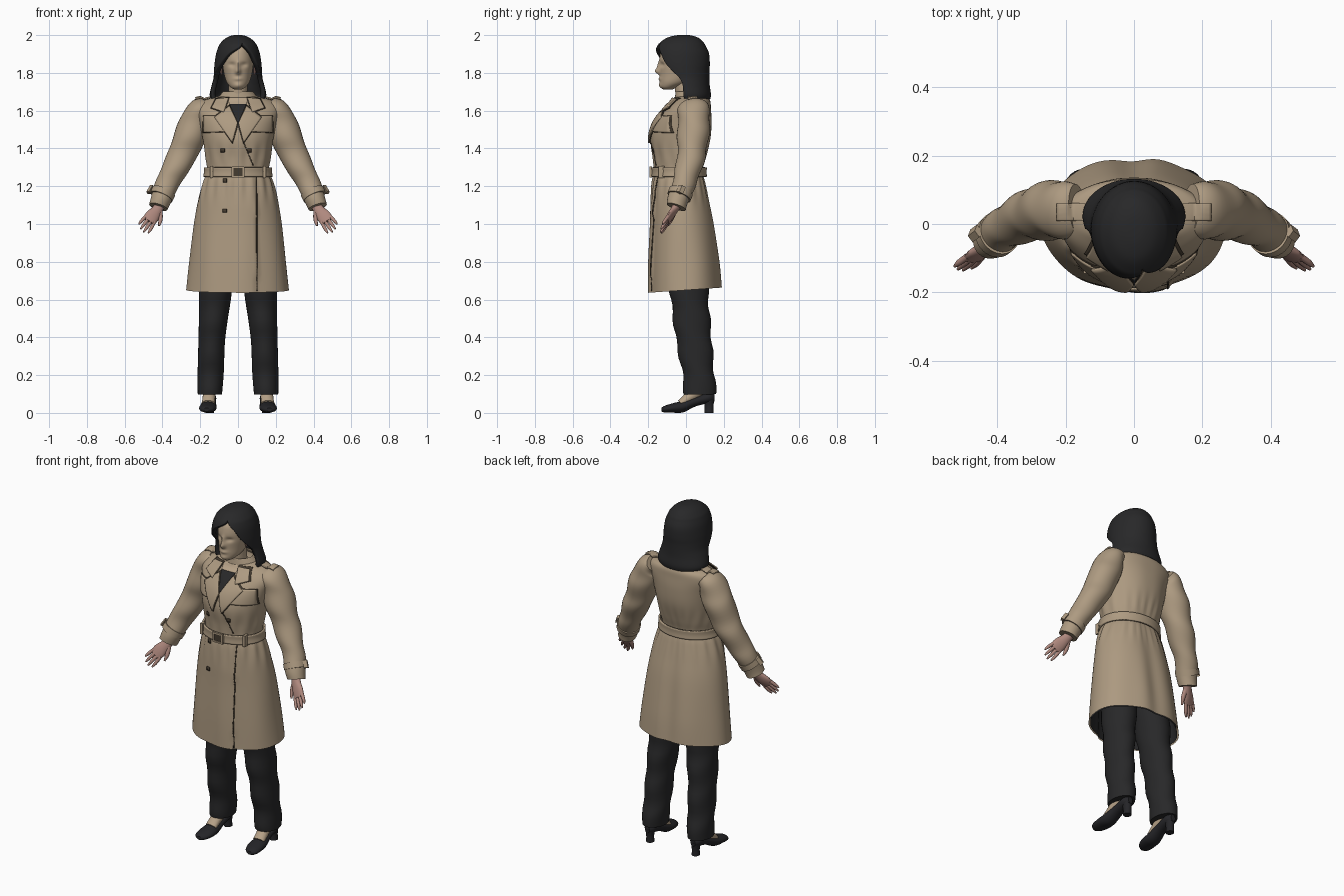
import bpy, bmesh, math
from mathutils import Vector
from mathutils.bvhtree import BVHTree

if "Cube" in bpy.data.objects:
    bpy.data.objects.remove(bpy.data.objects["Cube"])
parts = []


def material(name, r, g, b):
    m = bpy.data.materials.new(name)
    m.use_nodes = True
    m.diffuse_color = (r, g, b, 1)
    m.node_tree.nodes["Principled BSDF"].inputs["Base Color"].default_value = (r, g, b, 1)
    return m


COAT = material("tan cloth", .42, .325, .22)
SKIN = material("face skin", .47, .36, .245)
HAND = material("hand skin", .43, .25, .21)
HAIR = material("black hair", .021, .021, .022)
CLOTH = material("charcoal cloth", .021, .021, .022)
SHOE = material("black leather", .018, .018, .021)
SEAM = material("dark seam", .06, .045, .03)


def finish(name, bm, mat, thick=0):
    mesh = bpy.data.meshes.new(name)
    bmesh.ops.recalc_face_normals(bm, faces=bm.faces)
    bm.to_mesh(mesh)
    bm.free()
    mesh.materials.append(mat)
    ob = bpy.data.objects.new(name, mesh)
    bpy.context.collection.objects.link(ob)
    if thick:
        s = ob.modifiers.new("thickness", "SOLIDIFY")
        s.thickness, s.offset = thick, 0
    parts.append(ob)
    return ob


def spline(pts, steps):
    """Catmull-Rom through tuples of any length."""
    out = []
    for i in range(len(pts) - 1):
        quad = [pts[max(0, min(len(pts) - 1, i + k))] for k in (-1, 0, 1, 2)]
        for j in range(steps):
            t = j / steps
            out.append([.5 * (2*b + (c-a)*t + (2*a-5*b+4*c-d)*t*t + (3*b-a-3*c+d)*t**3)
                        for a, b, c, d in zip(*quad)])
    return out + [list(pts[-1])]


def loft(name, pts, mat, ref=(0, 1, 0), axis=None, n=32, steps=6, mod=None,
         caps=(True, True), thick=0):
    """Skin elliptical sections (x, y, z, a, b[, gap start, gap end])."""
    rows, bm, rings = spline(pts, steps), bmesh.new(), []
    for i, row in enumerate(rows):
        c = Vector(row[:3])
        t = Vector(axis) if axis else (Vector(rows[min(i+1, len(rows)-1)][:3])
                                       - Vector(rows[max(i-1, 0)][:3])).normalized()
        u = Vector(ref).cross(t).normalized()
        v = t.cross(u)
        a, b = max(row[3], .001), max(row[4], .001)
        g0, g1 = (row[5], max(row[5], row[6])) if len(row) > 5 else (0, 0)
        ring = []
        for k in range(n + 1):
            th = g1 + (g0 + math.tau - g1) * k / n
            p = c + u * a * math.sin(th) - v * b * math.cos(th)
            ring.append(bm.verts.new(mod(p) if mod else p))
        rings.append(ring)
    for p, q in zip(rings, rings[1:]):
        for k in range(n):
            bm.faces.new((p[k], p[k+1], q[k+1], q[k]))
    for ring, wanted in ((rings[0], caps[0]), (rings[-1], caps[1])):
        if wanted:
            bm.faces.new(ring[:-1])
    bmesh.ops.remove_doubles(bm, verts=bm.verts, dist=1e-5)
    return finish(name, bm, mat, thick)


def column(name, rows, mat, **kw):
    """Loft of level sections (z, centre y, half width, half depth, ...)."""
    return loft(name, [(0, r[1], r[0], r[2], r[3]) + tuple(r[4:]) for r in rows],
                mat, axis=(0, 0, 1), **kw)


def side(pts, s):
    return [(p[0] * s,) + tuple(p[1:]) for p in pts]


def bell(d, w):
    return math.exp(-(d / w) ** 2)


# Coat body with gathers at the waist, hem folds and the overlapping front
def drape(p):
    x, y, z = p
    th = math.atan2(x, -y)
    f = 1 + .022 * bell(z - 1.21, .08) * math.sin(19 * th) \
        + .018 * bell(z - 1.36, .06) * math.sin(15 * th + 1) \
        + .012 * bell(z - .75, .25) * math.sin(7 * th + .5)
    x, y = x * f, y * f
    if y > 0:
        y -= .014 * bell(x, .05) * bell(z - .9, .5)
    elif z < 1.25 and -.1 < x < .1:
        y -= .05 * (x + .1) * min(1, (1.25 - z) * 6)
    return Vector((x, y, z + .07 * y * bell(z - .65, .15)))


coat_rows = [(.65, 0, .272, .195), (.8, -.005, .256, .188), (1, -.015, .233, .17),
             (1.13, -.027, .21, .155), (1.22, -.035, .185, .143), (1.28, -.038, .163, .132),
             (1.35, -.032, .172, .142), (1.45, -.027, .187, .16), (1.54, -.012, .205, .15),
             (1.61, .012, .222, .122), (1.65, .03, .19, .1), (1.672, .03, .12, .085),
             (1.685, .03, .07, .06)]
coat = column("coat_body", coat_rows, COAT, n=96, mod=drape, caps=(False, True))
column("coat_lining", [(z, y, a - .009, b - .009) for z, y, a, b in coat_rows[:4]],
       CLOTH, n=96, mod=drape, caps=(False, True))

# Sleeves, cuff straps and buckles
sleeve = [(.165, .045, 1.625, .045, .07), (.2, .042, 1.595, .072, .085),
          (.238, .04, 1.51, .083, .085), (.28, .032, 1.4, .079, .078),
          (.335, .012, 1.29, .068, .068), (.385, -.02, 1.19, .06, .06),
          (.422, -.052, 1.09, .051, .053)]
strap = [(.393, -.026, 1.172, .064, .065), (.406, -.037, 1.143, .063, .064)]


def crumple(p):
    return p + Vector((0, .005, .003)) * math.sin(38 * p.z + 14 * p.y)


sleeves = []
for s, label in ((1, "left"), (-1, "right")):
    sleeves.append(loft(label + "_sleeve", side(sleeve, s), COAT, mod=crumple))
    loft(label + "_cuff_strap", side(strap, s), COAT, steps=2)
    loft(label + "_cuff_tab", side([(.455, -.02, 1.2, .012, .02), (.475, -.035, 1.165, .012, .02)], s),
         COAT, n=4, steps=1)

# Surface lookup so that trim follows the cloth
verts, polys = [], []
for ob in [coat] + sleeves:
    base = len(verts)
    verts += [v.co.copy() for v in ob.data.vertices]
    polys += [[base + i for i in p.vertices] for p in ob.data.polygons]
tree = BVHTree.FromPolygons(verts, polys)


def patch(name, corners, mat, lift=.008, thick=.007, top=False, nu=12, nv=12):
    """Lay a four-cornered panel on the coat from the front or from above."""
    a, b, c, d = [Vector(q) for q in corners]
    bm, grid = bmesh.new(), []
    for j in range(nv + 1):
        row = []
        for i in range(nu + 1):
            q = a.lerp(b, i / nu).lerp(d.lerp(c, i / nu), j / nv)
            start, ray = ((q.x, q.y, 3), (0, 0, -1)) if top else ((q.x, -1, q.y), (0, 1, 0))
            hit = tree.ray_cast(Vector(start), Vector(ray))[0]
            if hit is None:
                hit = tree.find_nearest(Vector((q.x, q.y, 1.6) if top else (q.x, -.2, q.y)))[0]
            row.append(bm.verts.new(hit - Vector(ray) * lift))
        grid.append(row)
    for p, q in zip(grid, grid[1:]):
        for i in range(nu):
            bm.faces.new((p[i], p[i+1], q[i+1], q[i]))
    return finish(name, bm, mat, thick)


def edged(name, corners, lift=.009):
    """Panel with a narrow dark edge showing beneath it."""
    mid = sum((Vector(q) for q in corners), Vector((0, 0))) / 4
    wide = [Vector(q) + (Vector(q) - mid).normalized() * .006 for q in corners]
    patch(name + "_edge", wide, SEAM, lift * .5, .002)
    patch(name, corners, COAT, lift)


# Neckline, lapels, collar, shoulder straps and chest flaps
patch("neckline", [(-.055, 1.668), (.055, 1.668), (.04, 1.62), (-.04, 1.62)], SKIN, .003, .002)
patch("blouse", [(-.045, 1.635), (.045, 1.635), (.004, 1.54), (-.004, 1.54)], CLOTH, .006, .003)
for s, label in ((1, "left"), (-1, "right")):
    edged(label + "_chest_flap", [(s*.085, 1.57), (s*.18, 1.57), (s*.183, 1.485), (s*.05, 1.49)], .006)
    edged(label + "_lapel", [(s*.045, 1.625), (s*.125, 1.565), (s*.03, 1.43), (s*.002, 1.535)], .013)
    edged(label + "_collar", [(s*.05, 1.668), (s*.115, 1.662), (s*.14, 1.615), (s*.075, 1.592)], .018)
    patch(label + "_shoulder_strap", [(s*.13, .01), (s*.225, .01), (s*.225, .06), (s*.13, .06)],
          COAT, .007, .008, top=True)
column("collar_stand", [(1.64, .03, .12, .09), (1.67, .025, .1, .08), (1.7, .02, .075, .07)], COAT,
       caps=(False, False), thick=.008)
patch("front_seam", [(.096, 1.25), (.101, 1.25), (.103, .645), (.098, .645)], SEAM, .002, .002, nu=1, nv=40)
patch("upper_front_seam", [(.028, 1.43), (.033, 1.43), (.083, 1.31), (.078, 1.31)], SEAM,
      .002, .002, nu=1)

# Belt, buckle, loops and buttons
column("belt", [(1.25, -.037, .18, .143), (1.275, -.037, .175, .141), (1.3, -.037, .176, .143)],
       COAT, n=64, steps=3, caps=(False, False), thick=.01)


def box(name, centre, size, mat):
    bm = bmesh.new()
    bmesh.ops.create_cube(bm, size=1)
    for v in bm.verts:
        v.co = Vector(centre) + Vector(a * b for a, b in zip(v.co, size))
    return finish(name, bm, mat)


box("buckle_shadow", (0, -.183, 1.275), (.05, .008, .05), SEAM)
for z in (1.25, 1.3):
    box("buckle_bar", (0, -.187, z), (.066, .012, .009), COAT)
for x in (-.029, .029):
    box("buckle_post", (x, -.187, 1.275), (.009, .012, .055), COAT)
for s in (-1, 1):
    box("belt_loop", (s * .14, -.13, 1.275), (.016, .03, .065), COAT)
for x, z in ((-.08, 1.39), (.06, 1.39), (-.07, 1.23), (-.07, 1.07)):
    patch("button", [(x-.01, z+.01), (x+.01, z+.01), (x+.01, z-.01), (x-.01, z-.01)],
          SEAM, .004, .006, nu=2, nv=2)

# Head with sculpted face, neck and ears
FACE = [(0, 1.808, .013, .016, .024), (0, 1.838, .01, .024, .012), (0, 1.768, .022, .009, .007),
        (0, 1.733, .022, .014, .007), (.032, 1.843, .018, .012, -.011), (-.032, 1.843, .018, .012, -.011)]


def features(p):
    if p.y < -.06:
        p.y -= sum(h * bell(p.x - x, w) * bell(p.z - z, t) for x, z, w, t, h in FACE)
    return p


column("head", [(1.712, -.095, .02, .025), (1.725, -.088, .04, .045), (1.75, -.06, .06, .078),
                (1.79, -.035, .073, .103), (1.84, -.03, .081, .11), (1.89, -.03, .08, .108),
                (1.93, -.03, .068, .095), (1.96, -.025, .04, .06)], SKIN, n=80, steps=8, mod=features)
loft("neck", [(0, .02, 1.6, .06, .06), (0, 0, 1.67, .052, .052), (0, -.01, 1.76, .05, .055)], SKIN)
for s, label in ((1, "left"), (-1, "right")):
    loft(label + "_ear", side([(.086, -.045, 1.79, .003, .006), (.089, -.045, 1.805, .006, .012),
                               (.087, -.04, 1.83, .004, .012)], s), HAND, n=12, steps=3)

# Shoulder-length hair, parted off centre and open around the face
column("hair", [(1.662, .028, .13, .088, -1.2, 1.2), (1.685, .022, .138, .098, -1.25, 1.25),
                (1.73, .006, .128, .108, -1.38, 1.38), (1.77, -.005, .118, .117, -1.35, 1.35),
                (1.81, -.015, .115, .127, -1.12, 1.15), (1.85, -.02, .112, .134, -.82, .92),
                (1.9, -.022, .104, .132, -.42, .68), (1.935, -.024, .092, .119, .12, .4),
                (1.952, -.022, .082, .107, .26, .26), (1.974, -.018, .058, .08, .26, .26),
                (1.986, -.014, .03, .042, .26, .26), (1.989, -.012, .004, .006, .26, .26)],
       HAIR, n=80, caps=(False, True), thick=.024)

# Hands: palm, four fingers and thumb
wrist, reach, spread = Vector((.412, -.046, 1.1)), Vector((.51, -.47, -.72)), Vector((-.82, 0, -.58))


def at(d, w, a, b):
    return tuple(wrist + reach * d + spread * w) + (a, b)


for s, label in ((1, "left"), (-1, "right")):
    loft(label + "_palm", side([at(0, 0, .026, .022), at(.04, .002, .03, .019),
                                at(.085, 0, .038, .016), at(.12, 0, .034, .011)], s), HAND, n=20)
    for k, length in enumerate((.068, .08, .074, .056)):
        w = .027 - .018 * k
        loft(label + "_finger", side([at(.105, w, .0095, .01), at(.11 + length * .6, w * 1.2, .009, .009),
                                      at(.11 + length, w * 1.25, .004, .004)], s), HAND, n=10, steps=4)
    loft(label + "_thumb", side([at(.03, .018, .014, .013), at(.07, .045, .012, .011),
                                 at(.105, .058, .005, .005)], s), HAND, n=10, steps=4)

# Trousers, feet and heeled shoes
for s, label in ((1, "left"), (-1, "right")):
    loft(label + "_trouser_leg", side([(.149, .075, .1, .064, .086), (.145, .066, .2, .069, .084),
                                       (.138, .04, .4, .071, .095), (.122, .02, .6, .084, .1),
                                       (.108, 0, .85, .1, .115)], s), CLOTH, axis=(0, 0, 1), mod=crumple)
    loft(label + "_foot", side([(.15, .085, .14, .036, .04), (.152, .04, .1, .034, .034),
                                (.157, -.03, .05, .034, .02)], s), SKIN, ref=(0, 0, 1), n=20)
    loft(label + "_shoe", side([(.15, .15, .08, .015, .02), (.15, .12, .08, .034, .028),
                                (.152, .05, .06, .035, .026), (.157, -.015, .034, .043, .031),
                                (.16, -.07, .026, .046, .025), (.165, -.112, .02, .036, .018),
                                (.166, -.13, .017, .014, .01)], s),
         SHOE, ref=(0, 0, 1), axis=(0, -1, 0), n=24)
    loft(label + "_heel", side([(.15, .122, 0, .022, .024), (.15, .122, .04, .021, .024),
                                (.15, .118, .08, .03, .034)], s), SHOE, n=16, axis=(0, 0, 1))

# Smooth shading with crisp edges
bpy.ops.object.select_all(action="DESELECT")
for ob in parts:
    ob.select_set(True)
bpy.context.view_layer.objects.active = parts[0]
bpy.ops.object.shade_smooth_by_angle(angle=math.radians(40))
